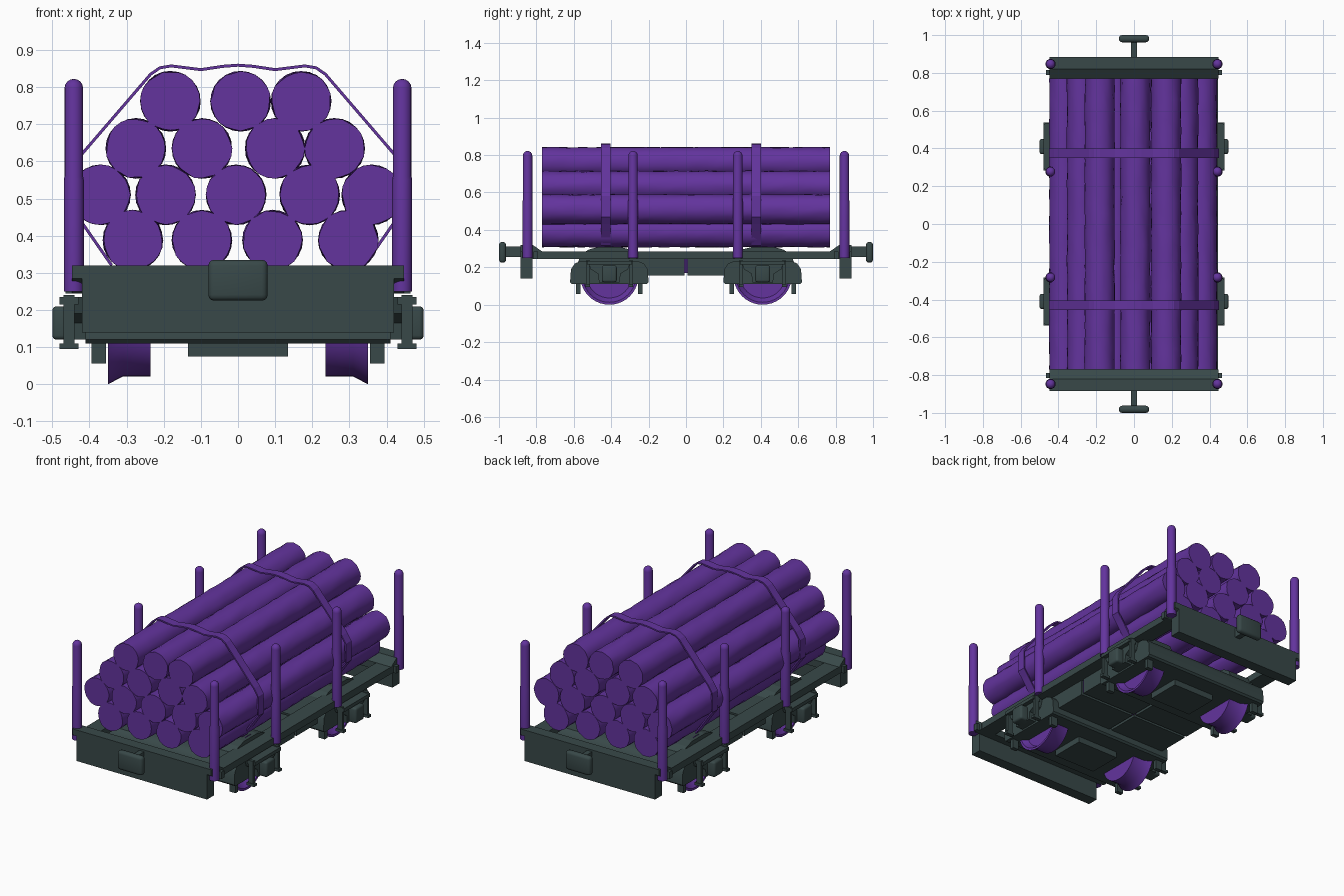
import bpy, bmesh, math, random
from mathutils import Vector, Matrix

random.seed(4)
cube = bpy.data.objects.get("Cube")
if cube:
    bpy.data.objects.remove(cube, do_unlink=True)


def material(name, rgb):
    m = bpy.data.materials.new(name)
    m.use_nodes = True
    m.diffuse_color = (*rgb, 1)
    m.node_tree.nodes["Principled BSDF"].inputs["Base Color"].default_value = (*rgb, 1)
    return m


PURPLE = material("purple", (0.125, 0.034, 0.34))
SLATE = material("dark slate", (0.04, 0.066, 0.066))


def finish(bm, name, mat, smooth=False):
    bmesh.ops.recalc_face_normals(bm, faces=bm.faces)
    me = bpy.data.meshes.new(name)
    bm.to_mesh(me)
    bm.free()
    me.materials.append(mat)
    ob = bpy.data.objects.new(name, me)
    bpy.context.collection.objects.link(ob)
    if smooth:
        bpy.ops.object.select_all(action='DESELECT')
        ob.select_set(True)
        bpy.context.view_layer.objects.active = ob
        bpy.ops.object.shade_smooth_by_angle(angle=math.radians(40))
    return ob


def box(name, x, y, z, mat=SLATE, bevel=0):
    """Box from (low, high) ranges."""
    bm = bmesh.new()
    r = (x, y, z)
    size = [abs(b - a) for a, b in r]
    mid = [(a + b) / 2 for a, b in r]
    bmesh.ops.create_cube(bm, size=1, matrix=Matrix.Translation(mid) @ Matrix.Diagonal((*size, 1)))
    if bevel:
        bmesh.ops.bevel(bm, geom=bm.edges[:], offset=bevel, segments=3, affect='EDGES', profile=0.5)
    return finish(bm, name, mat, bool(bevel))


def prism(name, profile, x, y0=0, mat=SLATE, smooth=False):
    """Extrude a (y, z) profile across an x range."""
    bm = bmesh.new()
    f = bm.faces.new([bm.verts.new((x[0], y0 + y, z)) for y, z in profile])
    g = bmesh.ops.extrude_face_region(bm, geom=[f])
    vs = [v for v in g["geom"] if isinstance(v, bmesh.types.BMVert)]
    bmesh.ops.translate(bm, verts=vs, vec=(x[1] - x[0], 0, 0))
    return finish(bm, name, mat, smooth)


def lathe(name, profile, axis, origin, mat, steps=32):
    """Spin (distance along axis, radius) points round the x or z axis."""
    bm = bmesh.new()
    vs = [bm.verts.new((a, 0, r) if axis == 'X' else (r, 0, a)) for a, r in profile]
    es = [bm.edges.new(p) for p in zip(vs, vs[1:])]
    ax = (1, 0, 0) if axis == 'X' else (0, 0, 1)
    bmesh.ops.spin(bm, geom=vs + es, cent=(0, 0, 0), axis=ax, angle=math.tau, steps=steps)
    bmesh.ops.remove_doubles(bm, verts=bm.verts, dist=0.0005)
    bmesh.ops.translate(bm, verts=bm.verts, vec=origin)
    return finish(bm, name, mat, True)


def log(name, x, z, radius=0.08, half=0.77, sides=24, rings=28):
    """Slightly lumpy trunk lying along y."""
    bm = bmesh.new()
    loops = []
    for i in range(rings + 1):
        y = -half + 2 * half * i / rings
        loop = []
        for j in range(sides):
            a = math.tau * j / sides
            r = radius + random.uniform(-0.003, 0.002)
            loop.append(bm.verts.new((x + r * math.cos(a), y, z + r * math.sin(a))))
        loops.append(loop)
    for a, b in zip(loops, loops[1:]):
        for j in range(sides):
            k = (j + 1) % sides
            bm.faces.new((a[j], a[k], b[k], b[j]))
    bm.faces.new(loops[0])
    bm.faces.new(loops[-1])
    finish(bm, name, PURPLE, True)


# stacked logs
rows = [(0.388, (-0.283, -0.097, 0.093, 0.297)),
        (0.51, (-0.37, -0.195, -0.005, 0.193, 0.36)),
        (0.635, (-0.275, -0.097, 0.1, 0.26)),
        (0.762, (-0.182, 0.007, 0.17))]
for z, xs in rows:
    for x in xs:
        log("log", x, z)

# straps round the load
half_strap = [(0, 0.859), (0.04, 0.856), (0.1, 0.847), (0.18, 0.857), (0.21, 0.852), (0.235, 0.835),
              (0.42, 0.62), (0.445, 0.58), (0.447, 0.47), (0.42, 0.435), (0.34, 0.32)]
path = [(-x, z) for x, z in half_strap[:0:-1]] + half_strap
for y in (-0.43, 0.375):
    bm = bmesh.new()
    pairs = [[bm.verts.new((x, y + d, z)) for d in (-0.025, 0.025)] for x, z in path]
    for a, b in zip(pairs, pairs[1:]):
        bm.faces.new((a[0], a[1], b[1], b[0]))
    strap = finish(bm, "strap", PURPLE)
    mod = strap.modifiers.new("thickness", 'SOLIDIFY')
    mod.thickness = 0.008
    mod.offset = 0

# side stakes with rounded tops
dome = [(0.797 + 0.025 * math.sin(t * math.pi / 8), 0.025 * math.cos(t * math.pi / 8)) for t in range(5)]
for sx in (-1, 1):
    for y in (-0.847, -0.283, 0.277, 0.847):
        lathe("stake", [(0.25, 0), (0.25, 0.027), (0.55, 0.027), (0.56, 0.025)] + dome, 'Z',
              (sx * 0.442, y, 0), PURPLE, 16)

# underframe: side sills and four central panels with a bright cross between
for sx in (-1, 1):
    box("side_sill", (sx * 0.35, sx * 0.445), (-0.8, 0.8), (0.245, 0.285))
    for sy in (-1, 1):
        box("centre_panel", (sx * 0.008, sx * 0.37), (sy * 0.008, sy * 0.35), (0.155, 0.27))
box("cross_strip_long", (-0.008, 0.008), (-0.35, 0.35), (0.17, 0.25), PURPLE)
box("cross_strip_wide", (-0.36, 0.36), (-0.006, 0.006), (0.17, 0.25), PURPLE)

# wheel housing and spring outlines
housing = [(-0.21, 0.12), (-0.2, 0.11), (0.2, 0.11), (0.21, 0.12), (0.205, 0.19),
           (0.185, 0.22), (0.15, 0.235), (-0.15, 0.235), (-0.185, 0.22), (-0.205, 0.19)]
cover = [(-0.17, 0.22), (0.17, 0.22), (0.15, 0.27), (0.11, 0.295), (0.06, 0.308),
         (-0.06, 0.308), (-0.11, 0.295), (-0.15, 0.27)]
guard = [(-0.115, 0.235), (0.115, 0.235), (0.1, 0.19), (0.06, 0.165), (0.055, 0.12),
         (-0.055, 0.12), (-0.06, 0.165), (-0.1, 0.19)]
wheel = [(0.235, 0), (0.235, 0.135), (0.31, 0.135), (0.35, 0.156), (0.35, 0.143), (0.32, 0.12), (0.32, 0)]

for sy in (-1, 1):
    # end beam, with its overhanging lip and sloping rear flange
    box("end_beam", (-0.42, 0.42), (sy * 0.82, sy * 0.885), (0.14, 0.29))
    prism("end_lip", [(sy * y, z) for y, z in ((0.885, 0.285), (0.885, 0.32), (0.82, 0.32), (0.77, 0.285),
                                               (0.77, 0.245), (0.82, 0.245))], (-0.447, 0.447))
    for sx in (-1, 1):
        box("lip_end", (sx * 0.44, sx * 0.465), (sy * 0.79, sy * 0.815), (0.245, 0.285))

    # buffer
    box("buffer_shank", (-0.016, 0.016), (sy * 0.88, sy * 0.97), (0.255, 0.31))
    box("buffer_head", (-0.08, 0.08), (sy * 0.962, sy * 1.0), (0.225, 0.335), SLATE, 0.016)

    # bogie
    cy = sy * 0.41
    prism("wheel_housing", housing, (-0.41, 0.41), cy, smooth=True)
    box("gear_case", (-0.135, 0.135), (cy - 0.1, cy + 0.1), (0.075, 0.15))
    for sx in (-1, 1):
        prism("wheel_cover", cover, (sx * 0.21, sx * 0.37), cy)
        lathe("wheel", [(sx * a, r) for a, r in wheel], 'X', (0, cy, 0.156), PURPLE, 40)
        prism("axle_guard", guard, (sx * 0.4, sx * 0.455), cy)
        box("axle_box", (sx * 0.43, sx * 0.5), (cy - 0.04, cy + 0.04), (0.12, 0.21), SLATE, 0.012)
        box("spring_plate", (sx * 0.43, sx * 0.48), (cy - 0.12, cy + 0.12), (0.215, 0.235))
        for d in (-1, 1):
            y = cy + d * 0.115
            box("guard_post", (sx * 0.44, sx * 0.47), (y - 0.008, y + 0.008), (0.1, 0.24))
            box("post_foot", (sx * 0.43, sx * 0.48), (y - 0.012, y + 0.012), (0.095, 0.11))
            y = cy + d * 0.165
            box("brake_hanger", (sx * 0.355, sx * 0.395), (y - 0.012, y + 0.012), (0.056, 0.15))
